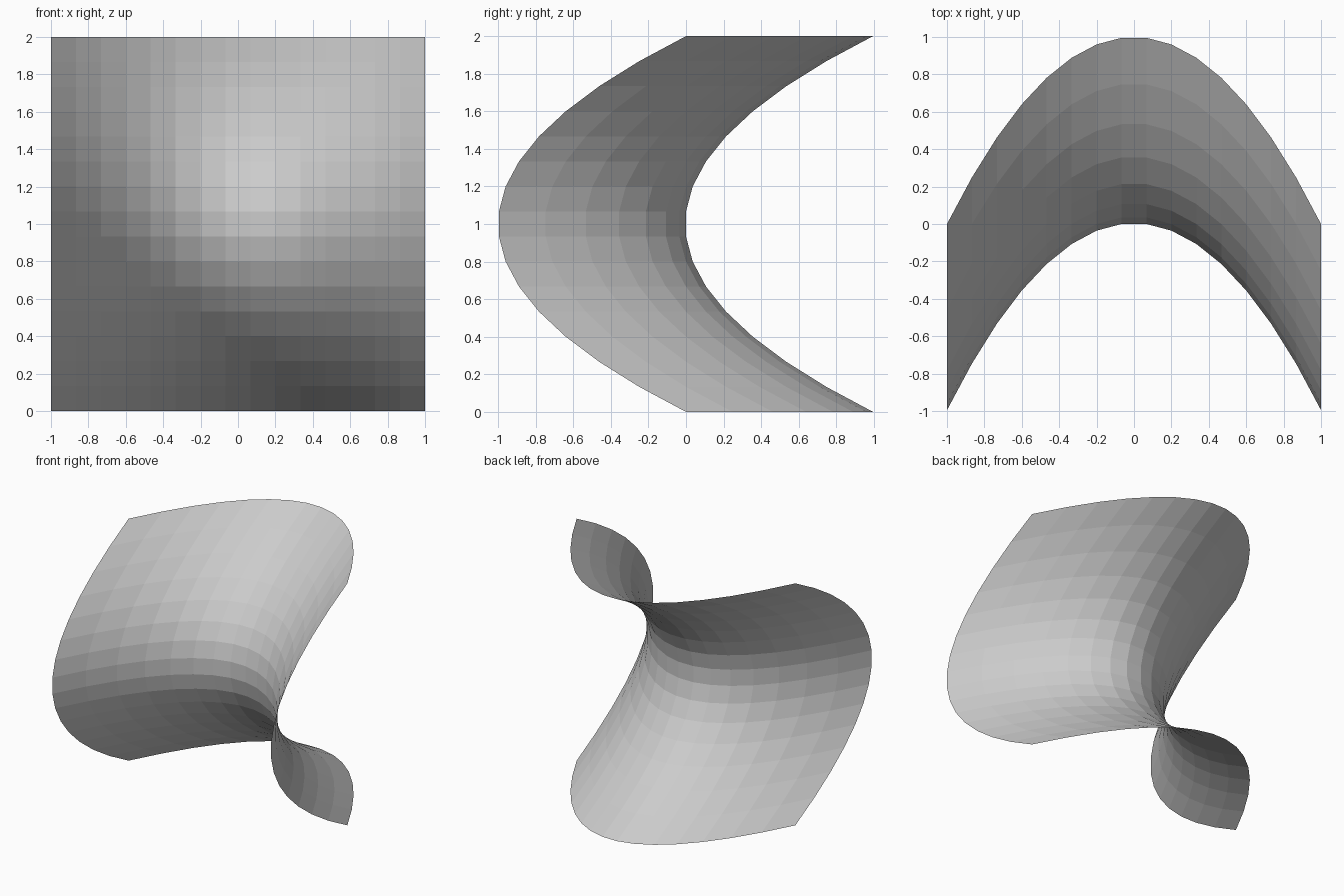
import bpy, bmesh

if "Cube" in bpy.data.objects:
    bpy.data.objects.remove(bpy.data.objects["Cube"])

CELLS = 15  # flat quads along each side

# Saddle sheet: a square grid stood upright and bent to y = (z - 1)^2 - x^2
bm = bmesh.new()
bmesh.ops.create_grid(bm, x_segments=CELLS, y_segments=CELLS, size=1.0)
for v in bm.verts:
    x, h = v.co.x, v.co.y
    v.co = (x, h * h - x * x, h + 1.0)

mesh = bpy.data.meshes.new("saddle_surface")
bm.to_mesh(mesh)
bm.free()
saddle = bpy.data.objects.new("saddle_surface", mesh)
bpy.context.collection.objects.link(saddle)
